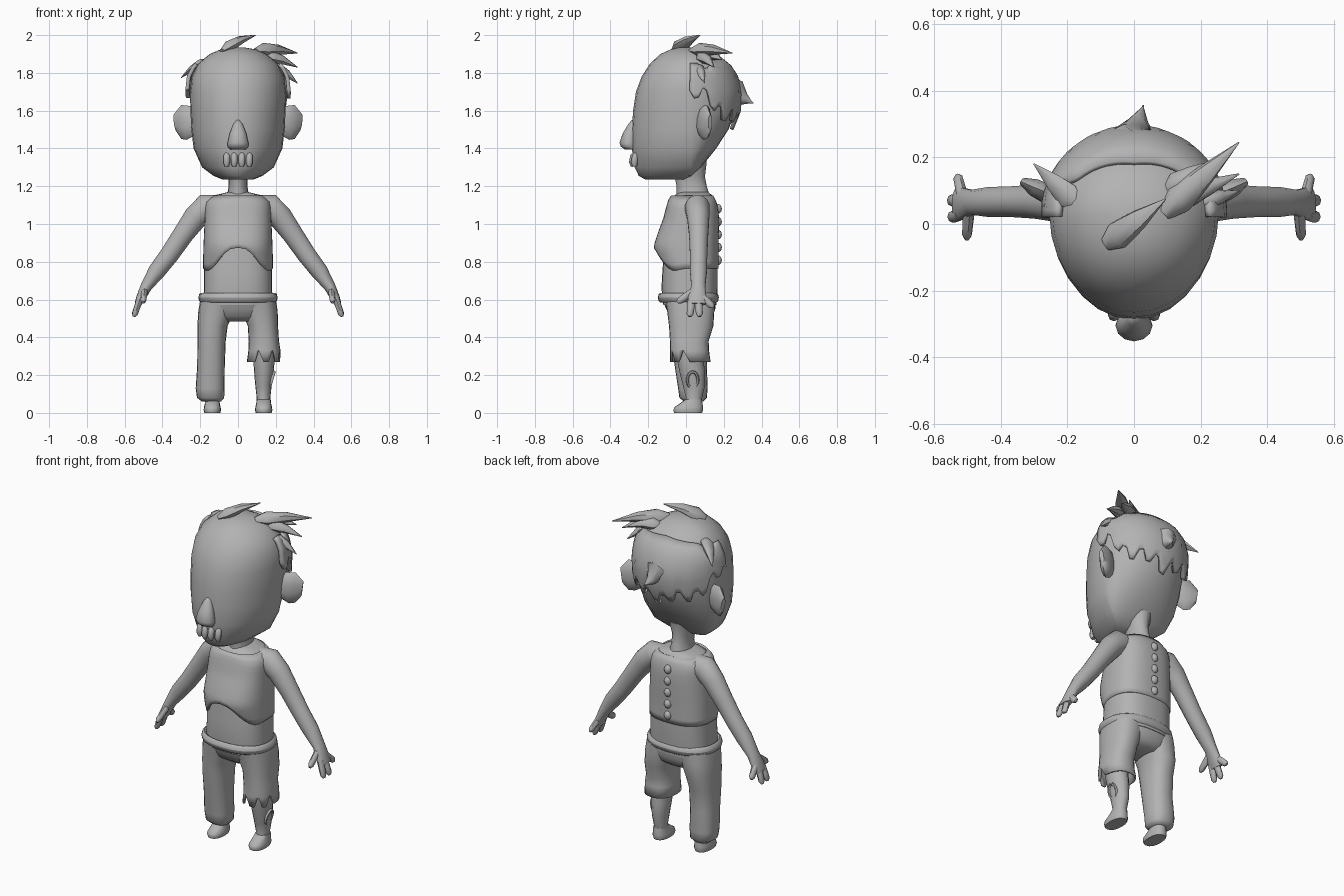
import bpy, bmesh, math
from mathutils import Vector

grey = bpy.data.materials.new("plain grey")
grey.diffuse_color = (0.45, 0.45, 0.45, 1)


def finish(name, bm, angle=50):
    bmesh.ops.recalc_face_normals(bm, faces=bm.faces)
    me = bpy.data.meshes.new(name)
    bm.to_mesh(me)
    bm.free()
    me.materials.append(grey)
    for p in me.polygons:
        p.use_smooth = True
    me.set_sharp_from_angle(angle=math.radians(angle))
    ob = bpy.data.objects.new(name, me)
    bpy.context.collection.objects.link(ob)
    return ob


def skin(name, rings, closed=True, caps=(True, True), angle=50):
    """Join successive point rings with faces."""
    bm = bmesh.new()
    vs = [[bm.verts.new(p) for p in r] for r in rings]
    n = len(vs[0])
    for a, b in zip(vs, vs[1:]):
        for i in range(n if closed else n - 1):
            j = (i + 1) % n
            bm.faces.new((a[i], a[j], b[j], b[i]))
    if closed and caps[0]:
        bm.faces.new(vs[0])
    if closed and caps[1]:
        bm.faces.new(vs[-1])
    return finish(name, bm, angle)


def oval(z, cx, rx, yf, yb, mid, a, e=1.0, grow=0.0):
    """Point on an egg section: a = 0 is the back, pi is the front."""
    s, c = math.sin(a), math.cos(a)
    x = math.copysign(abs(s) ** e, s) * (rx + grow)
    depth = (yb - mid + grow) if c > 0 else (mid - yf + grow)
    return Vector((cx + x, mid + math.copysign(abs(c) ** e, c) * depth, z))


def loft(name, secs, n=24, e=1.0, mid=None, **kw):
    rings = []
    for z, cx, rx, yf, yb in secs:
        m = (yf + yb) / 2 if mid is None else min(max(mid, yf + 0.03), yb - 0.03)
        rings.append([oval(z, cx, rx, yf, yb, m, math.tau * i / n, e) for i in range(n)])
    return skin(name, rings, **kw)


def tube(name, pts, radii, n=10, angle=50):
    """Tapered tube; radii are (across, along y)."""
    pts = [Vector(p) for p in pts]
    rings = []
    for i, p in enumerate(pts):
        t = (pts[min(i + 1, len(pts) - 1)] - pts[max(i - 1, 0)]).normalized()
        ref = Vector((0, 1, 0)) if abs(t.y) < 0.85 else Vector((1, 0, 0))
        u = t.cross(ref).normalized()
        v = u.cross(t)
        r1, r2 = radii[i]
        rings.append([p + u * r1 * math.cos(math.tau * k / n) + v * r2 * math.sin(math.tau * k / n)
                      for k in range(n)])
    return skin(name, rings, angle=angle)


def lookup(table, z):
    """Interpolate a section table (sorted by rising z)."""
    for a, b in zip(table, table[1:]):
        if z <= b[0]:
            t = max(0, (z - a[0]) / (b[0] - a[0]))
            return [p + (q - p) * t for p, q in zip(a, b)]
    return list(table[-1])


def ball(name, loc, size):
    bm = bmesh.new()
    bmesh.ops.create_uvsphere(bm, u_segments=12, v_segments=8, radius=1)
    for v in bm.verts:
        v.co = Vector(loc) + Vector([a * b for a, b in zip(v.co, size)])
    return finish(name, bm)


# Head and neck
HEAD = [(1.235, 0, .08, -.215, -.01), (1.255, 0, .13, -.25, .03), (1.3, 0, .19, -.272, .08),
        (1.4, 0, .235, -.287, .16), (1.5, 0, .247, -.287, .225), (1.6, 0, .252, -.28, .265),
        (1.7, 0, .254, -.265, .272), (1.78, 0, .245, -.235, .25), (1.85, 0, .21, -.19, .205),
        (1.9, 0, .15, -.135, .14), (1.925, 0, .09, -.08, .09), (1.935, 0, .03, -.03, .04)]
loft("head", HEAD, 28, mid=.03)
loft("neck", [(1.1, 0, .075, -.05, .13), (1.15, 0, .058, -.05, .125), (1.2, 0, .05, -.05, .11),
              (1.25, 0, .052, -.06, .10), (1.33, 0, .08, -.08, .11)], 16)

# Nose: wide nostrils, narrow bridge
loft("nose", [(1.395, 0, .042, -.325, -.26), (1.41, 0, .055, -.345, -.26), (1.43, 0, .055, -.352, -.26),
              (1.48, 0, .044, -.335, -.26), (1.53, 0, .024, -.305, -.26), (1.55, 0, .008, -.288, -.26)], 12)
# Teeth
for i, x in enumerate((-.06, -.02, .02, .06)):
    d = -.277 + abs(x) * .25
    tube("tooth", [(x, d, 1.375), (x, d - .005, 1.362), (x, d - .012, 1.325), (x, d - .008, 1.305)],
         [(.010, .010), (.018, .018), (.018, .018), (.011, .012)], 8)

# Ears
for s in (1, -1):
    tube("ear", [(s * .22, .075, 1.53), (s * .26, .09, 1.535), (s * .30, .11, 1.54), (s * .334, .128, 1.535)],
         [(.06, .025), (.09, .03), (.09, .028), (.045, .012)], 10)

# Hair cap wrapped round the back of the head, with a ragged lower edge
rings = []
COLS, ROWS = 36, 8
for r in range(ROWS + 1):
    row = []
    for i in range(COLS + 1):
        a = math.radians(-92 + 184 * i / COLS)
        k = abs(a) / math.radians(92)
        top = 1.875 - .03 * k - .04 * max(0, 1 - abs(k - .75) / .15)
        low = 1.52 + .15 * k + (.035 if i % 4 < 2 else -.02) + .05 * math.sin(3 * math.pi * k) * k
        z = top + (low - top) * r / ROWS
        _, cx, rx, yf, yb = lookup(HEAD, z)
        row.append(oval(z, cx, rx, yf, yb, .03, a, 1, .016 if r else .008))
    rings.append(row)
cap = skin("hair_cap", rings, closed=False)
sol = cap.modifiers.new("thickness", "SOLIDIFY")
sol.thickness = .02
sol.offset = 0
tube("back_hair_spike", [(0, .19, 1.74), (0, .26, 1.70), (.015, .305, 1.66), (.028, .356, 1.64)],
     [(.10, .10), (.07, .07), (.03, .035), (.003, .003)], 10)


# Hair tufts: start, end, width, thickness
TUFTS = [((-.085, -.06, 1.915), (.095, .075, 2.0), .032, .045),
         ((.09, .03, 1.915), (.315, .245, 1.905), .04, .045),
         ((.13, .07, 1.89), (.315, .15, 1.83), .035, .035),
         ((.19, .06, 1.83), (.315, .10, 1.745), .03, .03),
         ((-.17, .06, 1.86), (-.30, .18, 1.775), .025, .04),
         ((.10, .10, 1.89), (.25, .19, 1.87), .035, .04)]
for a, b, w, d in TUFTS:
    a, b = Vector(a), Vector(b)
    up = Vector((0, 0, .012))
    tube("hair_tuft", [a, a.lerp(b, .2) + up * .5, a.lerp(b, .55) + up, b],
         [(w * .4, d * .5), (w, d), (w * .7, d * .7), (.002, .002)], 7)

# Torso
TORSO = [(.57, 0, .185, -.12, .16), (.66, 0, .18, -.13, .168), (.75, 0, .18, -.125, .168),
         (.88, 0, .176, -.115, .168), (1.0, 0, .172, -.105, .17), (1.08, 0, .17, -.095, .165),
         (1.13, 0, .155, -.075, .15), (1.155, 0, .11, -.055, .135), (1.17, 0, .05, -.03, .115)]
loft("torso", TORSO, 28, e=.8)

# Shirt with an arched front hem
SHIRT = [(.74, 0, .185, -.115, .172), (.80, 0, .185, -.145, .172), (.88, 0, .183, -.172, .172),
         (.95, 0, .18, -.15, .174), (1.03, 0, .176, -.12, .175), (1.09, 0, .174, -.105, .17),
         (1.125, 0, .165, -.095, .158), (1.15, 0, .13, -.08, .145)]
rings = []
for r in range(13):
    row = []
    for i in range(40):
        a = math.tau * i / 40
        front = max(0, -math.cos(a))
        hem = .765 + .11 * front ** 5 - .02 * math.sin(2 * a) ** 2 * (front > 0)
        z = 1.15 + (hem - 1.15) * r / 12
        _, cx, rx, yf, yb = lookup(SHIRT, z)
        row.append(oval(z, cx, rx, yf, yb, .025, a, .8))
    rings.append(row)
shirt = skin("shirt", rings, caps=(False, False))
shirt.modifiers.new("thickness", "SOLIDIFY").thickness = .01

# Spine bumps
for i in range(5):
    ball("spine_bump", (0, .168, 1.08 - i * .068), (.022, .022, .026))

# Arms, hands and fingers
for s in (1, -1):
    tube("arm", [(s * .10, .055, 1.09), (s * .17, .06, 1.088), (s * .225, .065, 1.035), (s * .29, .067, .945),
                 (s * .365, .067, .835), (s * .43, .066, .75), (s * .485, .065, .67), (s * .515, .06, .61),
                 (s * .53, .06, .575)],
         [(.065, .06), (.072, .067), (.064, .06), (.055, .052), (.05, .047), (.046, .046),
          (.031, .038), (.024, .05), (.018, .05)], 14)
    for name, a, b in (("thumb", (.495, .04, .645), (.502, -.045, .585)),
                       ("finger", (.52, .03, .60), (.55, .02, .51)),
                       ("finger", (.52, .065, .60), (.552, .072, .51)),
                       ("finger", (.515, .085, .615), (.53, .145, .56))):
        a, b = Vector((a[0] * s, a[1], a[2])), Vector((b[0] * s, b[1], b[2]))
        tube(name, [a, a.lerp(b, .5), a.lerp(b, .85), b],
             [(.018, .02), (.016, .02), (.015, .018), (.007, .009)], 8)

# Waistband
rings = [[oval(.61 + .026 * math.sin(v), 0, .196, -.135, .16, .012, math.tau * i / 32, .85,
               .014 * math.cos(v)) for i in range(32)] for v in [math.tau * k / 8 for k in range(9)]]
skin("waistband", rings, caps=(False, False))

# Trousers: seat, long leg and torn leg
loft("trouser_seat", [(.485, 0, .11, -.05, .11), (.51, 0, .17, -.085, .14), (.55, 0, .195, -.105, .155),
                      (.61, 0, .195, -.13, .16)], 28, e=.85)
loft("long_trouser_leg", [(.06, -.14, .05, -.01, .09), (.08, -.145, .072, -.035, .11),
                          (.13, -.148, .076, -.042, .115), (.25, -.143, .073, -.06, .11),
                          (.38, -.14, .075, -.08, .12), (.46, -.135, .08, -.09, .145),
                          (.54, -.115, .095, -.10, .15), (.60, -.105, .095, -.11, .15)], 20, e=.85)
TORN = [(.60, .105, .095, -.11, .15), (.54, .115, .095, -.10, .15), (.46, .132, .08, -.09, .145),
        (.38, .137, .08, -.085, .12), (.33, .14, .085, -.085, .122)]
rings = [[oval(z, cx, rx, yf, yb, (yf + yb) / 2, math.tau * i / 24, .85) for i in range(24)]
         for z, cx, rx, yf, yb in TORN]
rings.append([oval(.27 + (.065 if i % 3 == 1 and 4 < i < 16 else 0), .135, .088, -.085, .13, .02,
                   math.tau * i / 24, .85) for i in range(24)])
torn = skin("torn_trouser_leg", rings, caps=(True, False))
torn.modifiers.new("thickness", "SOLIDIFY").thickness = .01

# Bare shin with an open wound rim
loft("bare_shin", [(.03, .135, .038, -.01, .08), (.08, .135, .036, .0, .085), (.14, .135, .043, -.015, .10),
                   (.22, .137, .052, -.035, .10), (.30, .138, .058, -.05, .09), (.38, .138, .06, -.06, .09)], 16)
rings = []
for i in range(17):
    a = math.tau * i / 16
    c = Vector((.178 + .012 * math.sin(a), .035 + .028 * math.cos(a), .175 + .042 * math.sin(a)))
    d = Vector((0, math.cos(a), math.sin(a)))
    rings.append([c + d * .008 * math.cos(v) + Vector((.010 * math.sin(v), 0, 0))
                  for v in [math.tau * k / 6 for k in range(6)]])
skin("wound_rim", rings, caps=(False, False))

# Ankle and feet
loft("ankle", [(.02, -.137, .038, -.005, .08), (.09, -.138, .036, .0, .085)], 14)
for s in (1, -1):
    x = s * .136
    loft("foot", [(0, x, .042, -.062, .085), (.015, x, .046, -.067, .09), (.03, x, .044, -.062, .09),
                  (.048, x, .04, -.035, .088), (.07, x, .037, -.005, .084)], 16, e=.85)
